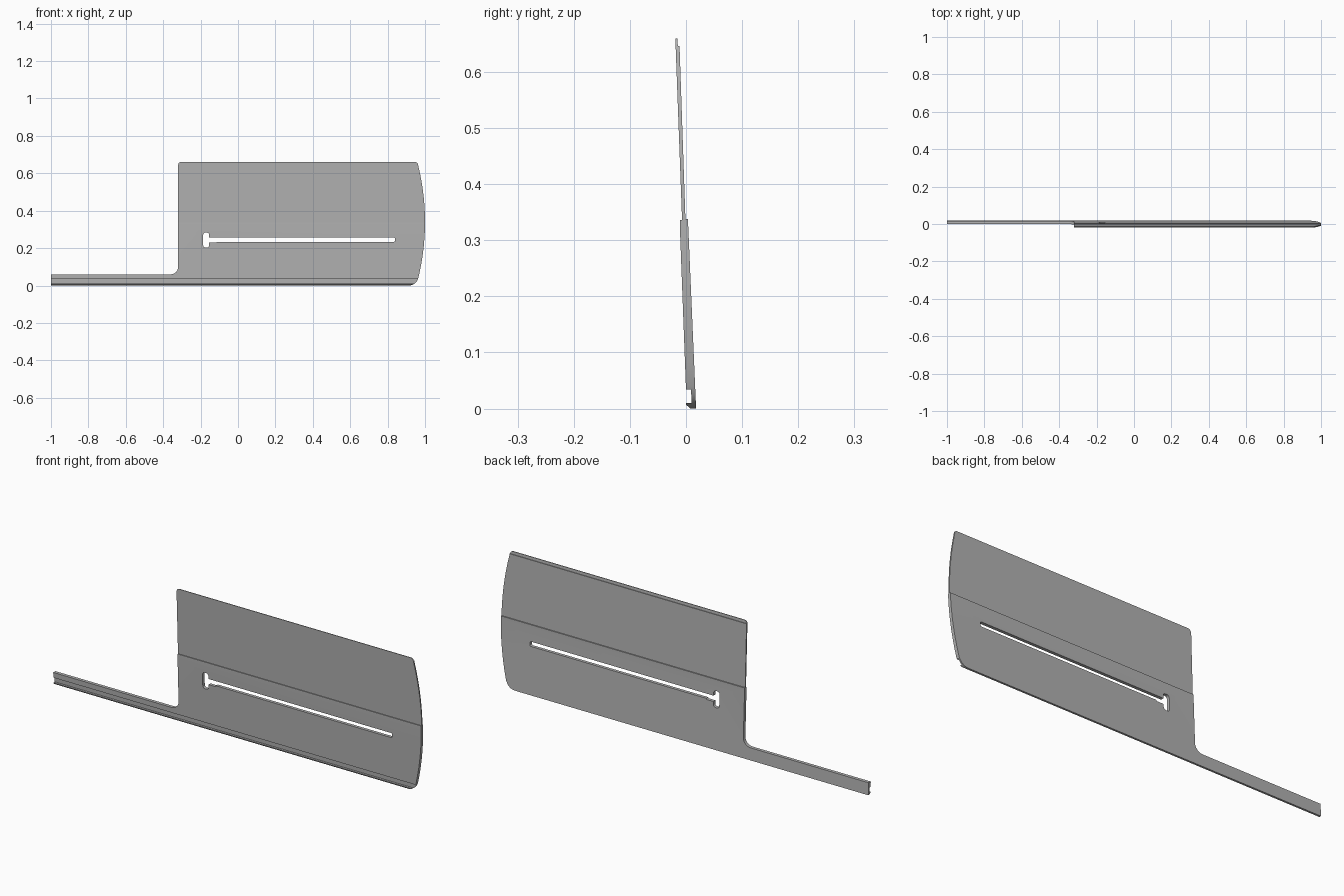
import bpy, bmesh
from math import cos, sin, radians
from mathutils import Vector

if "Cube" in bpy.data.objects:
    bpy.data.objects.remove(bpy.data.objects["Cube"])

grey = bpy.data.materials.new("plain grey")
grey.use_nodes = True
color = (0.45, 0.45, 0.45, 1)
grey.diffuse_color = color
grey.node_tree.nodes["Principled BSDF"].inputs["Base Color"].default_value = color


def prism(name, points, offset):
    """Extrude a planar outline along an offset vector."""
    bm = bmesh.new()
    face = bm.faces.new([bm.verts.new(p) for p in points])
    new = bmesh.ops.extrude_face_region(bm, geom=[face])["geom"]
    bmesh.ops.translate(bm, vec=offset,
                        verts=[g for g in new if isinstance(g, bmesh.types.BMVert)])
    bmesh.ops.recalc_face_normals(bm, faces=bm.faces)
    mesh = bpy.data.meshes.new(name)
    bm.to_mesh(mesh)
    bm.free()
    mesh.materials.append(grey)
    obj = bpy.data.objects.new(name, mesh)
    bpy.context.scene.collection.objects.link(obj)
    return obj


def arc(cx, cz, r, start, end, steps=6):
    angles = [radians(start + (end - start) * i / steps) for i in range(steps + 1)]
    return [(cx + r * cos(a), cz + r * sin(a)) for a in angles]


def cutter(name, outline):
    """Tool that cuts right through the panel from front to back."""
    return prism(name, [(x, -0.2, z) for x, z in outline], Vector((0, 0.4, 0)))


def rounded_slot(name, x0, x1, z0, z1, r):
    return cutter(name, arc(x1 - r, z1 - r, r, 0, 90) + arc(x0 + r, z1 - r, r, 90, 180)
                  + arc(x0 + r, z0 + r, r, 180, 270) + arc(x1 - r, z0 + r, r, 270, 360))


def apply_cut(target, tool, operation):
    mod = target.modifiers.new(tool.name, "BOOLEAN")
    mod.operation, mod.object, mod.solver = operation, tool, "EXACT"
    bpy.context.view_layer.objects.active = target
    bpy.ops.object.modifier_apply(modifier=mod.name)
    bpy.data.objects.remove(tool)


# Leaning cross-section: bottom lip, groove, thick lower half, thin upper half, top lip
section = [(0.018, 0), (0.008, 0), (0.0, 0.007), (0.0, 0.010), (0.010, 0.010),
           (0.009, 0.034), (0.0, 0.034), (-0.011, 0.325), (-0.011, 0.336),
           (-0.007, 0.336), (-0.019, 0.66), (-0.0155, 0.66), (-0.0145, 0.646),
           (-0.0115, 0.646), (-0.001, 0.338), (0.004, 0.338), (0.004, 0.325)]
panel = prism("panel_with_arm", [(-1, y, z) for y, z in section], Vector((2.1, 0, 0)))

# Front outline: arm, filleted inner corner, bowed right edge
bow = [(1 - 0.036 * ((z - 0.34) / 0.30) ** 2, z) for z in
       [0.04 + 0.60 * i / 14 for i in range(15)]]
outline = ([(-1.1, -0.1), (0.91, -0.1), (0.91, 0.0)] + arc(0.914, 0.05, 0.05, -80, -20)
           + bow + arc(0.948, 0.645, 0.015, 0, 90, 4)
           + arc(-0.305, 0.645, 0.015, 90, 180, 4)
           + arc(-0.36, 0.10, 0.04, 0, -90, 8) + [(-1.1, 0.06)])
apply_cut(panel, cutter("outline_tool", outline), "INTERSECT")

# Long slot with a cross-shaped entry at its left end
apply_cut(panel, rounded_slot("slot_tool", -0.18, 0.84, 0.234, 0.257, 0.007), "DIFFERENCE")
apply_cut(panel, rounded_slot("slot_neck_tool", -0.18, -0.115, 0.229, 0.257, 0.005), "DIFFERENCE")
apply_cut(panel, rounded_slot("slot_entry_tool", -0.186, -0.154, 0.203, 0.283, 0.012), "DIFFERENCE")

# Crisp folds, smooth rounded corners
panel.select_set(True)
bpy.context.view_layer.objects.active = panel
bpy.ops.object.shade_smooth_by_angle(angle=radians(25))
